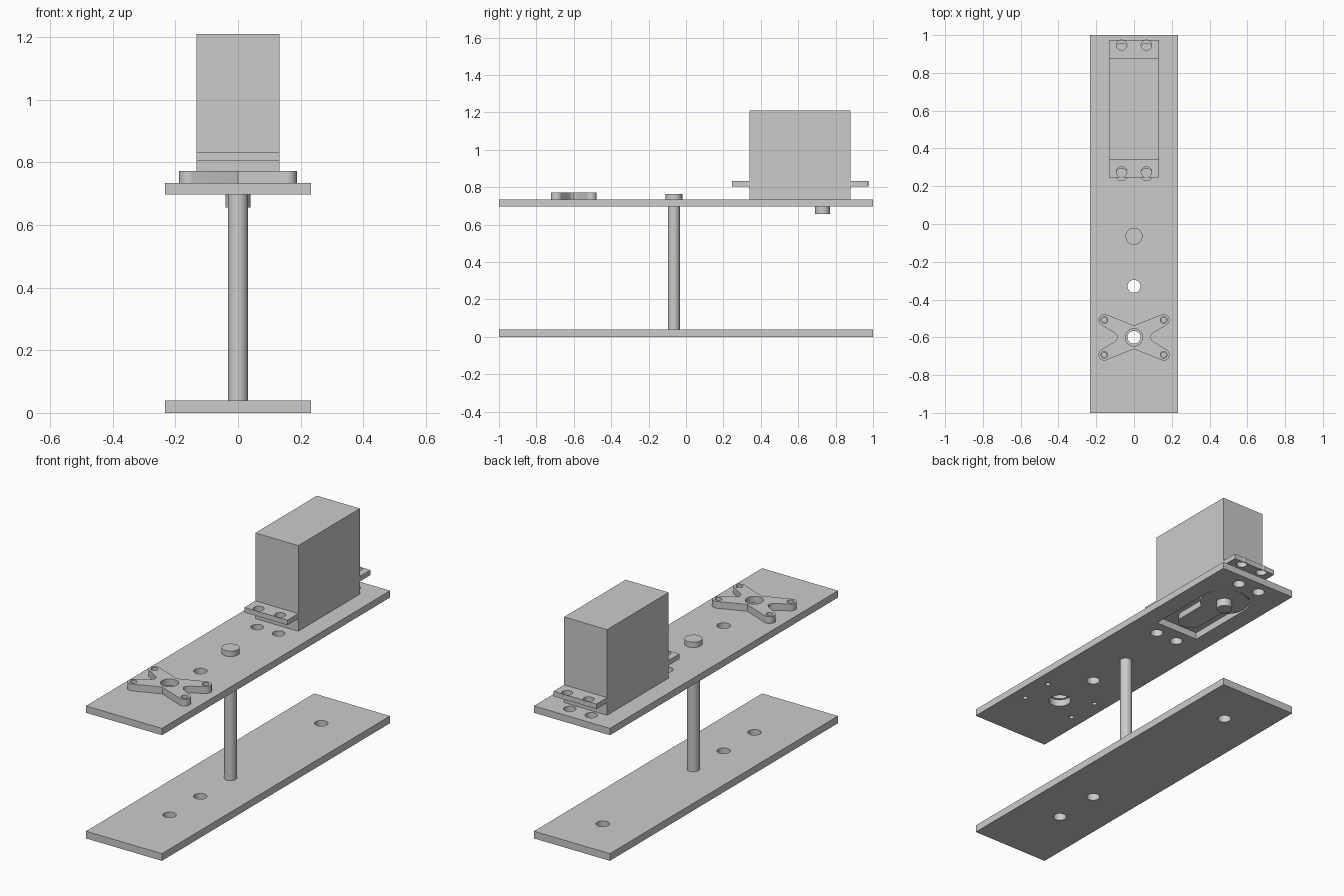
import bpy, bmesh
from math import sin, cos, radians

if "Cube" in bpy.data.objects:
    bpy.data.objects.remove(bpy.data.objects["Cube"])

grey = bpy.data.materials.new("light_grey")
grey.use_nodes = True
grey.diffuse_color = (0.6, 0.6, 0.6, 1)
grey.node_tree.nodes["Principled BSDF"].inputs["Base Color"].default_value = grey.diffuse_color


def arc(x, y, r, start, end, steps):
    angles = [radians(start + (end - start) * i / steps) for i in range(steps + 1)]
    return [(x + r * cos(a), y + r * sin(a)) for a in angles]


def circle(x, y, r):
    return arc(x, y, r, 0, 360, 32)[:-1]


def rect(x, y0, y1):
    return [(-x, y0), (x, y0), (x, y1), (-x, y1)]


def slab(name, z0, z1, outline, holes=()):
    """Extrude a flat outline with holes between two heights."""
    curve = bpy.data.curves.new(name, "CURVE")
    curve.dimensions = "2D"
    curve.fill_mode = "BOTH"
    curve.extrude = (z1 - z0) / 2
    for loop in [outline, *holes]:
        spline = curve.splines.new("POLY")
        spline.points.add(len(loop) - 1)
        for point, (x, y) in zip(spline.points, loop):
            point.co = (x, y, 0, 1)
        spline.use_cyclic_u = True
    temp = bpy.data.objects.new(name + "_curve", curve)
    bpy.context.collection.objects.link(temp)
    bpy.context.view_layer.update()
    graph = bpy.context.evaluated_depsgraph_get()
    mesh = bpy.data.meshes.new_from_object(temp.evaluated_get(graph))
    bpy.data.objects.remove(temp)

    bm = bmesh.new()
    bm.from_mesh(mesh)
    bmesh.ops.remove_doubles(bm, verts=bm.verts, dist=1e-5)
    bmesh.ops.recalc_face_normals(bm, faces=bm.faces)
    bm.to_mesh(mesh)
    bm.free()
    mesh.materials.clear()
    mesh.materials.append(grey)

    obj = bpy.data.objects.new(name, mesh)
    obj.location.z = (z0 + z1) / 2
    bpy.context.collection.objects.link(obj)
    bpy.ops.object.select_all(action="DESELECT")
    obj.select_set(True)
    bpy.context.view_layer.objects.active = obj
    bpy.ops.object.shade_smooth_by_angle(angle=radians(30))
    return obj


HORN_Y, MOTOR_Y, POST_Y = -0.6, 0.73, -0.065
PLATE_LOW, PLATE_TOP = 0.697, 0.735
SIDES = (-1, 1)
tips = [(sx * 0.157, HORN_Y + sy * 0.092) for sx in SIDES for sy in SIDES]

# Base plate
slab("base_plate", 0, 0.04, rect(0.233, -1, 1),
     [circle(0, y, 0.034) for y in (HORN_Y, -0.33, MOTOR_Y)])

# Upper plate with motor opening, screw holes and horn holes
opening = [(-0.132, 0.345), (0.132, 0.345)] + arc(0, MOTOR_Y, 0.132, 0, 180, 24)
plate_holes = [opening, circle(0, -0.33, 0.034), circle(0, HORN_Y, 0.057)]
plate_holes += [circle(x, y, 0.013) for x, y in tips]
plate_holes += [circle(s * 0.066, y, 0.032) for s in SIDES for y in (0.262, 0.925)]
slab("upper_plate", PLATE_LOW, PLATE_TOP, rect(0.233, -1, 1), plate_holes)

# Post and its cap
slab("post", 0.02, 0.72, circle(0, POST_Y, 0.032))
slab("post_cap", PLATE_TOP, 0.765, circle(0, POST_Y, 0.045))

# Motor body, mounting ears, gear housing and output shaft
slab("motor_body", PLATE_TOP, 1.21, rect(0.132, 0.34, 0.88))
for name, y0, y1, hole_y in (("front_ear", 0.245, 0.34, 0.275),
                             ("back_ear", 0.88, 0.973, 0.948)):
    slab(name, 0.805, 0.833, rect(0.132, y0, y1),
         [circle(s * 0.066, hole_y, 0.028) for s in SIDES])
slab("gear_housing", 0.7, PLATE_TOP, circle(0, MOTOR_Y, 0.126))
slab("small_gear_housing", 0.701, PLATE_TOP,
     arc(0, 0.46, 0.065, 180, 360, 16) + [(0.065, 0.64), (-0.065, 0.64)])
slab("output_shaft", 0.657, 0.71, circle(0, MOTOR_Y, 0.04))

# Four-armed horn: one quarter outline mirrored round
quarter = [(0, 0.062)] + arc(0.157, 0.092, 0.031, 112, -58, 12)
quarter += [(0.104, 0.024), (0.092, 0.012), (0.088, 0)]
half = quarter + [(x, -y) for x, y in quarter[-2::-1]]
horn = half + [(-x, y) for x, y in half[-2:0:-1]]
slab("horn", PLATE_TOP, 0.773, [(x, y + HORN_Y) for x, y in horn],
     [circle(0, HORN_Y, 0.046)] + [circle(x, y, 0.018) for x, y in tips])
